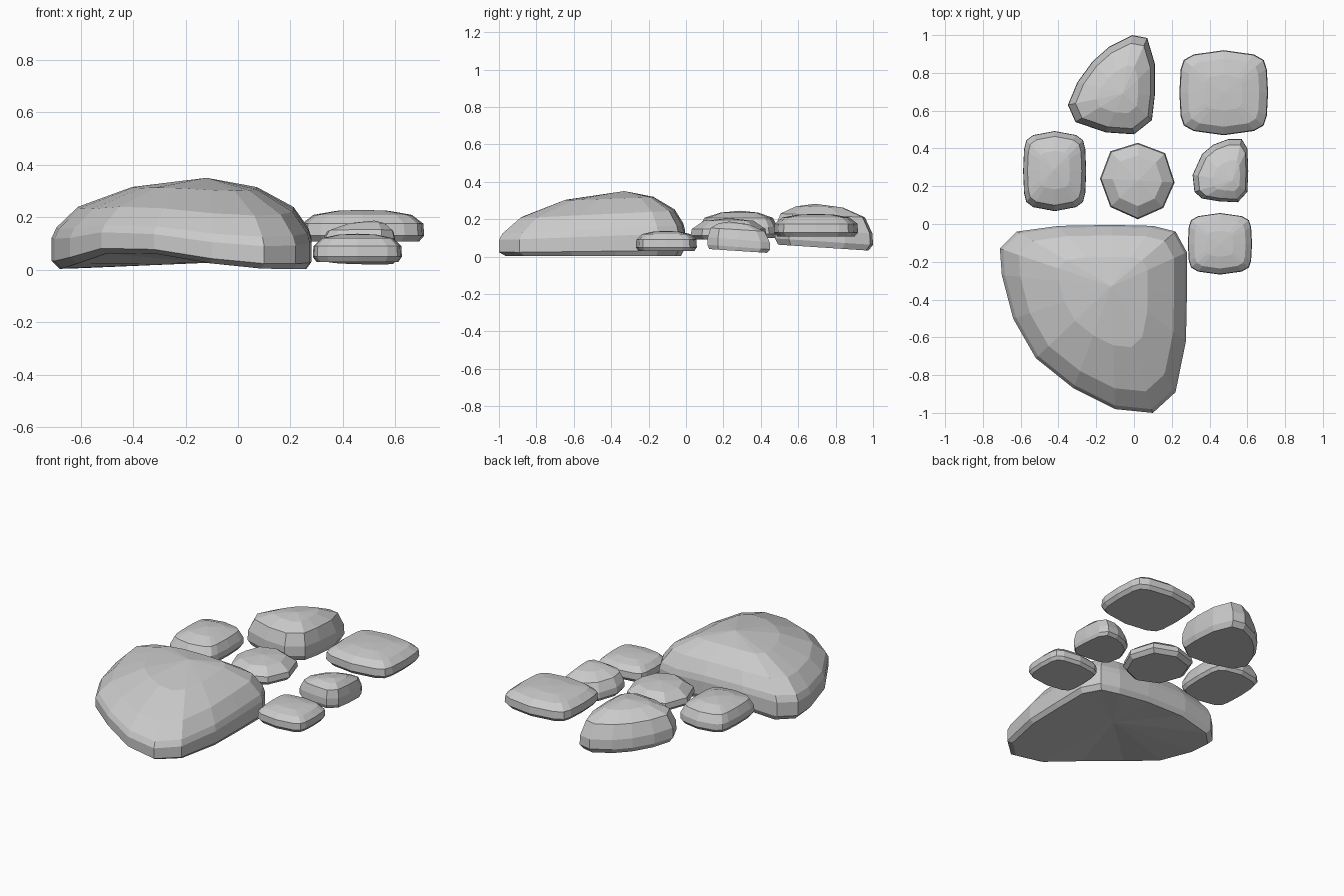
import bpy
from math import exp

if "Cube" in bpy.data.objects:
    bpy.data.objects.remove(bpy.data.objects["Cube"])

# (scale towards the apex, fraction of height) from underside edge to dome
SLAB = [(0.92, 0.0), (1.0, 0.18), (0.985, 0.56), (0.8, 0.84), (0.42, 0.97)]
DOME = [(0.92, 0.0), (1.0, 0.14), (0.99, 0.4), (0.86, 0.74), (0.48, 0.93)]


def stone(name, outline, apex, rings, base, lean=0):
    """Faceted stone: rings of the outline shrinking towards the apex."""
    ax, ay, top = apex
    n = len(outline)
    verts, faces = [], []
    for s, f in rings:
        for x, y in outline:
            zb = base(x, y)
            h = f + lean * (y - ay) * f * (1 - f)
            verts.append((ax + s * (x - ax), ay + s * (y - ay), zb + h * (top - zb)))
    for r in range(len(rings) - 1):
        for i in range(n):
            j = (i + 1) % n
            a, b = r * n, (r + 1) * n
            faces.append((a + i, a + j, b + j, b + i))
    # caps: underside fan and top fan
    low = len(verts)
    verts += [(ax, ay, base(ax, ay)), (ax, ay, top)]
    last = (len(rings) - 1) * n
    for i in range(n):
        j = (i + 1) % n
        faces.append((low, j, i))
        faces.append((low + 1, last + i, last + j))
    me = bpy.data.meshes.new(name)
    me.from_pydata(verts, [], faces)
    me.update()
    ob = bpy.data.objects.new(name, me)
    bpy.context.collection.objects.link(ob)


def rounded(cx, cy, hx, hy):
    """Counter-clockwise cushion outline."""
    unit = [(1, 0), (.97, .55), (.9, .77), (.68, .9), (0, 1), (-.68, .9), (-.9, .77), (-.97, .55),
            (-1, 0), (-.97, -.55), (-.9, -.77), (-.68, -.9), (0, -1), (.68, -.9), (.9, -.77), (.97, -.55)]
    return [(cx + hx * u, cy + hy * v) for u, v in unit]


def level(z):
    return lambda x, y: z


# large main stone, its underside arched across and lifted at the front left
big = [(-.71, -.13), (-.70, -.27), (-.64, -.50), (-.52, -.71), (-.32, -.87),
       (-.10, -.98), (.10, -1.0), (.22, -.89), (.275, -.62), (.28, -.38), (.28, -.15),
       (.22, -.04), (.10, -.01), (-.12, -.005), (-.40, -.01), (-.62, -.04)]
stone("large_stone", big, (-.12, -.33, .35),
      [(.95, 0), (1, .08), (1, .32), (.97, .43), (.83, .66), (.48, .89)],
      lambda x, y: .002 + .04 * exp(-((x + .28) / .22) ** 2)
      + .05 * exp(-((x + .55) ** 2 + (y + .75) ** 2) / .07), .5)

# wedge-shaped stone at the back
wedge = [(-.01, 1.0), (-.13, .94), (-.22, .86), (-.30, .75), (-.35, .63), (-.31, .54),
         (-.15, .485), (0, .475), (.095, .55), (.11, .68), (.11, .85), (.07, .985)]
stone("wedge_stone", wedge, (-.06, .69, .282), DOME,
      lambda x, y: .05 - .06 * (y - .7), -.5)

# cushion-shaped stones
stone("back_right_stone", rounded(.475, .695, .235, .225), (.475, .695, .228), SLAB, level(.108))
stone("left_stone", rounded(-.42, .28, .167, .212), (-.42, .29, .245), DOME, level(.1))
stone("front_right_stone", rounded(.455, -.105, .17, .163), (.455, -.105, .137), SLAB, level(.03))

# octagonal middle stone
octagon = [(.02, .43), (-.125, .385), (-.18, .24), (-.125, .09),
           (.02, .025), (.155, .085), (.215, .22), (.165, .375)]
stone("middle_stone", octagon, (.02, .23, .205),
      [(.88, 0), (1, .2), (.97, .5), (.66, .88)], level(.09))

# small slanted stone on the right
slant = [(.31, .26), (.32, .17), (.36, .135), (.45, .12), (.55, .115), (.60, .17),
         (.605, .28), (.60, .40), (.57, .45), (.50, .45), (.42, .42), (.36, .37)]
stone("slanted_stone", slant, (.52, .23, .187), DOME,
      lambda x, y: .03 - .06 * (y - .28), -1.2)
